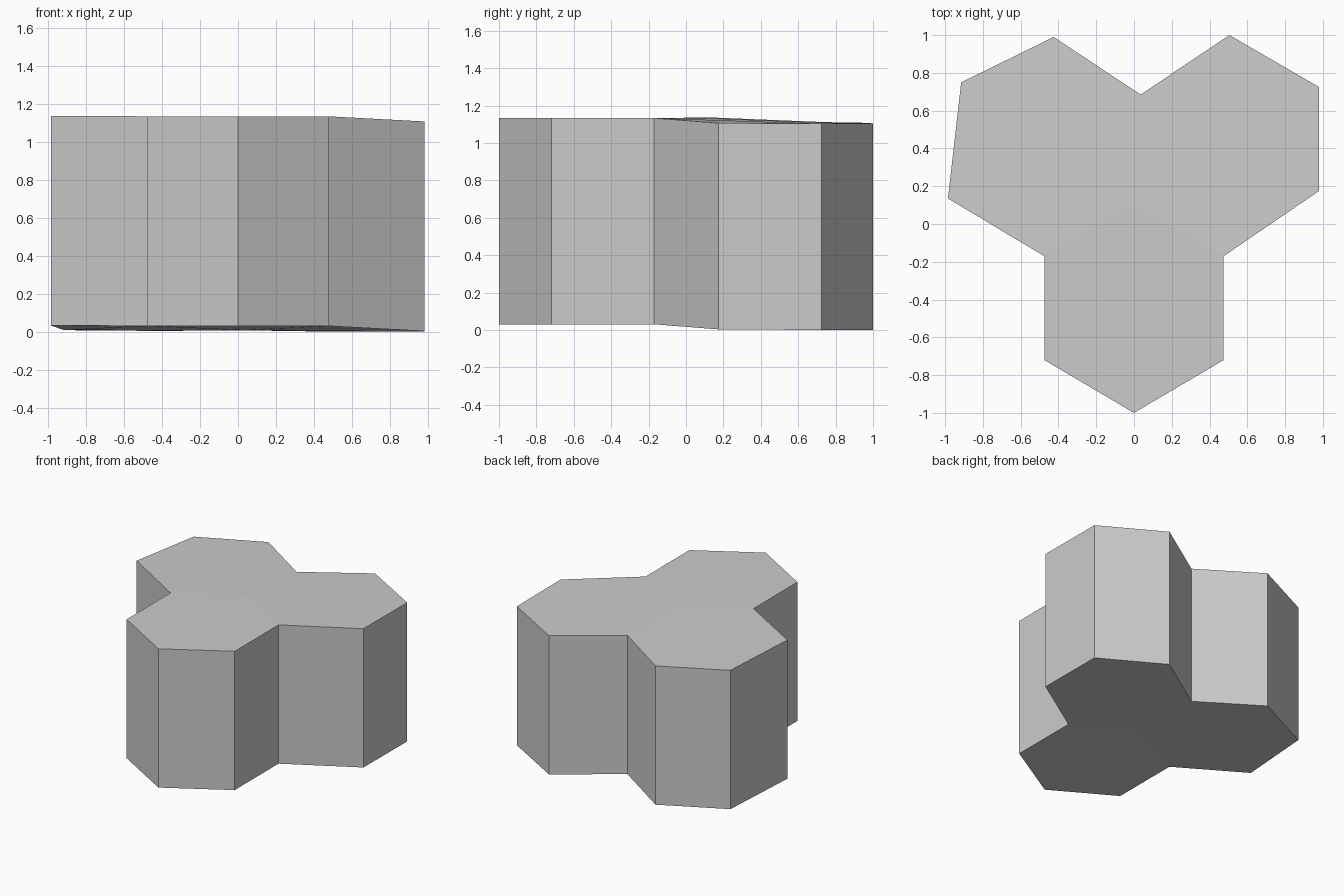
import bpy
import bmesh
from mathutils import Vector

default = bpy.data.objects.get("Cube")
if default:
    bpy.data.objects.remove(default, do_unlink=True)

HEIGHT = 1.103

# Single plain grey
grey = bpy.data.materials.new("plain_grey")
grey.use_nodes = True
colour = (0.6, 0.6, 0.6, 1)
grey.diffuse_color = colour
grey.node_tree.nodes["Principled BSDF"].inputs["Base Color"].default_value = colour

# Slightly tilted base outline: x, y, z, counter-clockwise from the front tip
outline = [
    (0, -1, 0.03), (0.475, -0.72, 0.03), (0.475, -0.17, 0.03),
    (0.98, 0.175, 0.003), (0.98, 0.725, 0), (0.505, 1, 0),
    (0.035, 0.685, 0.007), (-0.425, 0.99, 0.004), (-0.915, 0.75, 0.008),
    (-0.985, 0.135, 0.033), (-0.475, -0.17, 0.03), (-0.475, -0.72, 0.03),
]
centre = (0, 0.105, 0.03)

bm = bmesh.new()
rim = [bm.verts.new(p) for p in outline]
hub = bm.verts.new(centre)

# Three hexagons sharing the hub
for start in (2, 6, 10):
    bm.faces.new([hub] + [rim[(start + i) % len(rim)] for i in range(5)])

# Raise the joined cells into prisms
raised = bmesh.ops.extrude_face_region(bm, geom=bm.faces[:], use_keep_orig=True)
top = [g for g in raised["geom"] if isinstance(g, bmesh.types.BMVert)]
bmesh.ops.translate(bm, verts=top, vec=Vector((0, 0, HEIGHT)))
bmesh.ops.recalc_face_normals(bm, faces=bm.faces[:])

mesh = bpy.data.meshes.new("hexagonal_columns")
bm.to_mesh(mesh)
bm.free()
mesh.materials.append(grey)
columns = bpy.data.objects.new("hexagonal_columns", mesh)
bpy.context.collection.objects.link(columns)
